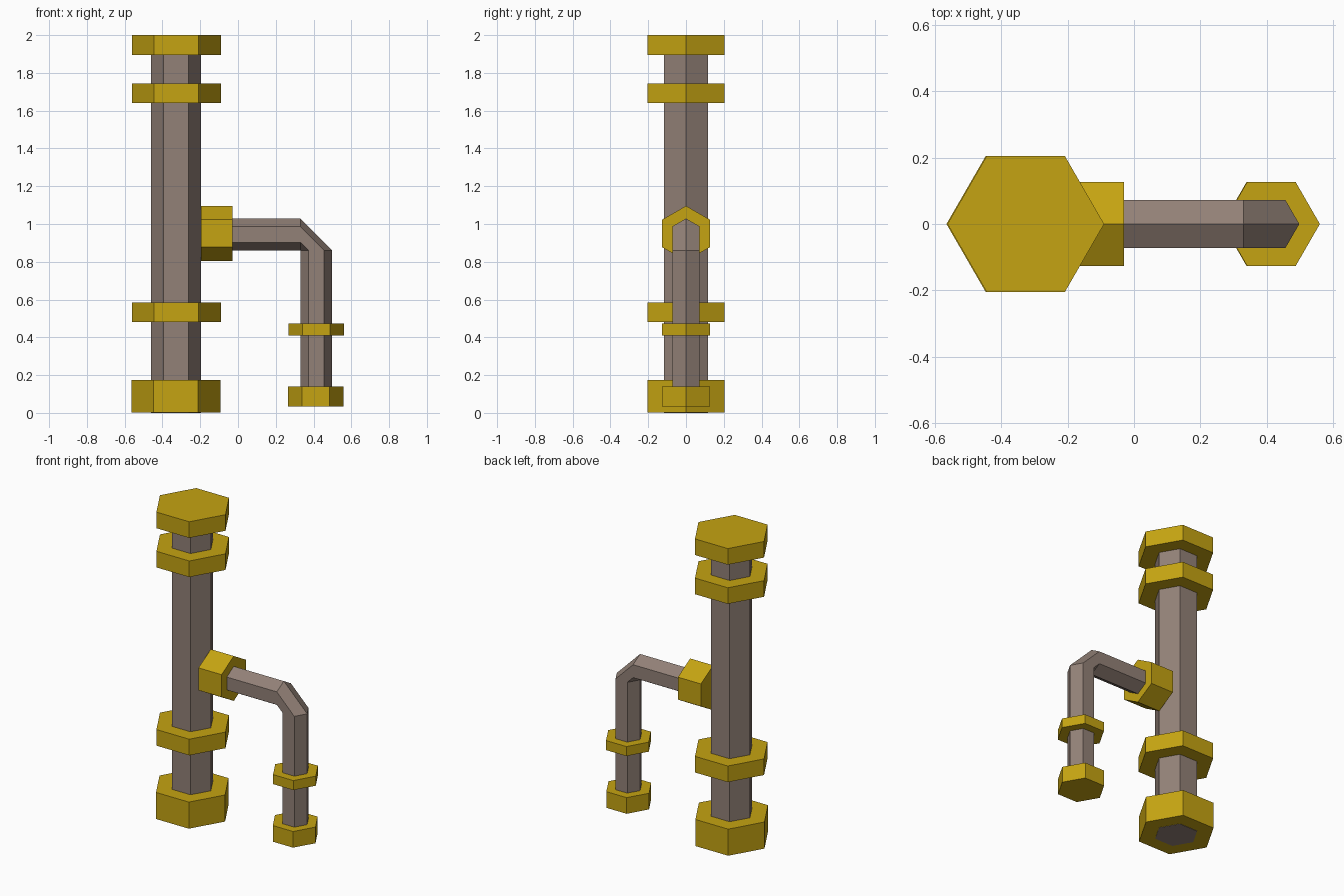
import bpy, bmesh
from math import radians
from mathutils import Matrix, Vector

cube = bpy.data.objects.get("Cube")
if cube:
    bpy.data.objects.remove(cube, do_unlink=True)


def material(name, color):
    mat = bpy.data.materials.new(name)
    mat.use_nodes = True
    mat.diffuse_color = color
    mat.node_tree.nodes["Principled BSDF"].inputs["Base Color"].default_value = color
    return mat


gold = material("dull gold", (0.56, 0.37, 0.006, 1))
brown = material("pipe brown", (0.29, 0.22, 0.185, 1))


def add_object(name, bm, mat):
    bmesh.ops.recalc_face_normals(bm, faces=bm.faces)
    mesh = bpy.data.meshes.new(name)
    bm.to_mesh(mesh)
    bm.free()
    mesh.materials.append(mat)
    obj = bpy.data.objects.new(name, mesh)
    bpy.context.collection.objects.link(obj)
    return obj


def hex_tube(name, mat, radius, stations):
    """Six-sided solid through (centre, tilt about y) stations, corner along local x."""
    bm = bmesh.new()
    rings = []
    for centre, tilt in stations:
        turn = Matrix.Rotation(radians(tilt), 3, 'Y')
        ring = []
        for i in range(6):
            spoke = Matrix.Rotation(radians(60 * i), 3, 'Z') @ Vector((radius, 0, 0))
            ring.append(bm.verts.new(Vector(centre) + turn @ spoke))
        rings.append(ring)
    for a, b in zip(rings, rings[1:]):
        for i in range(6):
            j = (i + 1) % 6
            bm.faces.new((a[i], a[j], b[j], b[i]))
    bm.faces.new(rings[0])
    bm.faces.new(rings[-1])
    bmesh.ops.remove_doubles(bm, verts=bm.verts, dist=0.0005)
    return add_object(name, bm, mat)


def upright(name, mat, radius, x, low, high):
    return hex_tube(name, mat, radius, [((x, 0, low), 0), ((x, 0, high), 0)])


# Main column with its rings; its end shows flush in the base
MAIN_X, SIDE_X = -0.328, 0.414
upright("main_pipe", brown, 0.133, MAIN_X, 0, 1.95)
upright("base_flange", gold, 0.236, MAIN_X - 0.001, 0.002, 0.175)
for name, low in (("lower_flange", 0.48), ("upper_flange", 1.64), ("top_cap", 1.895)):
    upright(name, gold, 0.236, MAIN_X + 0.002, low, low + 0.105)

# Side branch: collar, bent pipe and its rings
hex_tube("branch_collar", gold, 0.146, [((-0.196, 0, 0.95), -90), ((-0.03, 0, 0.95), -90)])
R = 0.084
BEND_X, BEND_Z = SIDE_X - R, 0.861
hex_tube("branch_pipe", brown, R, [
    ((-0.19, 0, BEND_Z + R), -90),
    ((BEND_X, 0, BEND_Z + R), -90),
    ((SIDE_X, 0, BEND_Z), 0),
    ((SIDE_X, 0, 0.08), 0)])
upright("branch_ring", gold, 0.146, SIDE_X, 0.41, 0.472)
upright("branch_end_cap", gold, 0.146, SIDE_X - 0.002, 0.035, 0.14)
